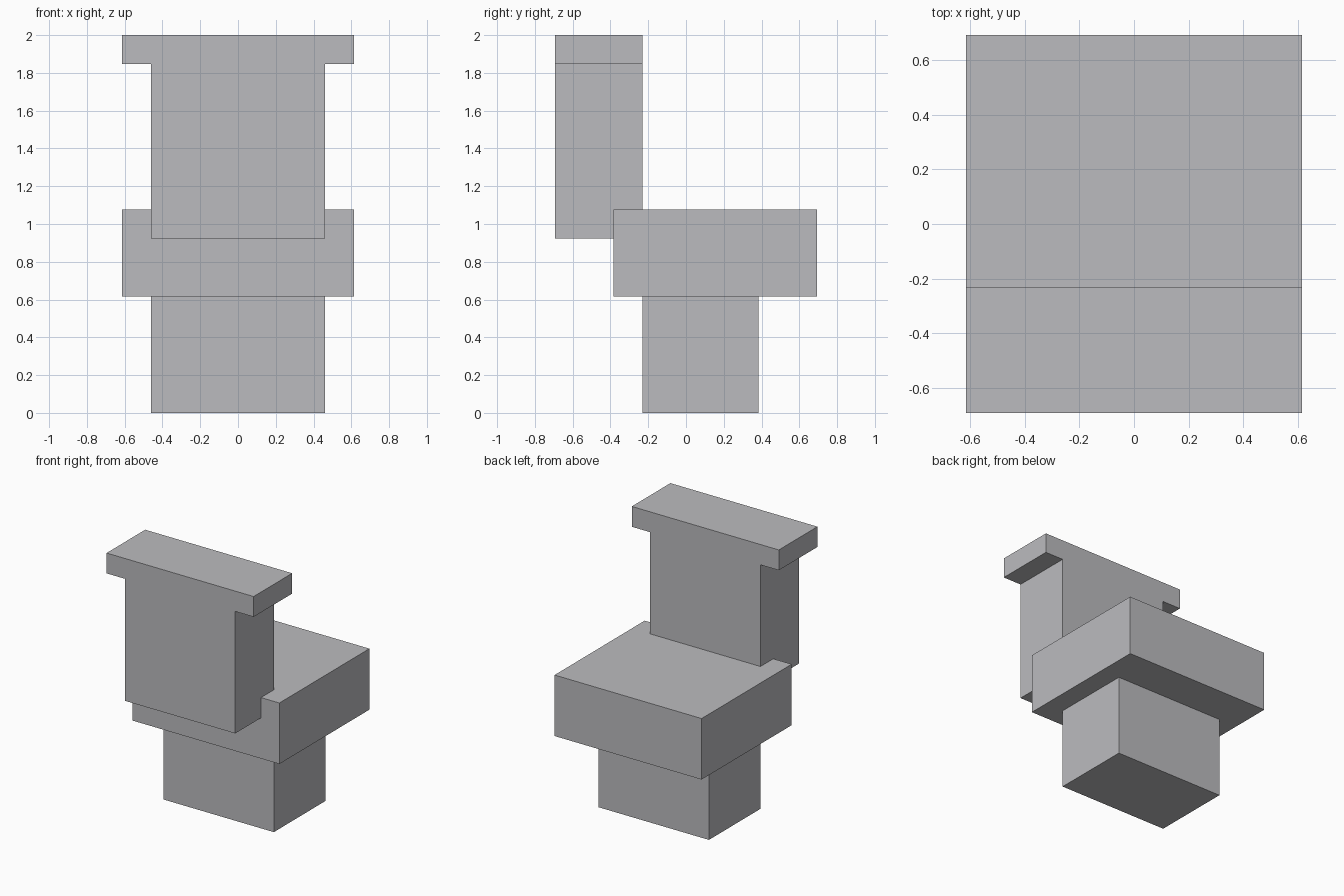
import bpy
import bmesh

U = 1 / 13  # modelling grid step

cube = bpy.data.objects.get("Cube")
if cube:
    bpy.data.objects.remove(cube, do_unlink=True)

GREY = (0.5, 0.5, 0.52, 1)
grey = bpy.data.materials.new("plain_grey")
grey.use_nodes = True
grey.diffuse_color = GREY
grey.node_tree.nodes["Principled BSDF"].inputs["Base Color"].default_value = GREY


def extrude_profile(name, half, y0, y1):
    """Mirror a right-hand (x, z) half profile and extrude it from y0 to y1."""
    outline = half + [(-x, z) for x, z in reversed(half)]
    bm = bmesh.new()
    face = bm.faces.new([bm.verts.new((x * U, y0 * U, z * U)) for x, z in outline])
    result = bmesh.ops.extrude_face_region(bm, geom=[face])
    moved = [v for v in result["geom"] if isinstance(v, bmesh.types.BMVert)]
    bmesh.ops.translate(bm, verts=moved, vec=(0, (y1 - y0) * U, 0))
    bmesh.ops.recalc_face_normals(bm, faces=bm.faces)
    mesh = bpy.data.meshes.new(name)
    bm.to_mesh(mesh)
    bm.free()
    mesh.materials.append(grey)
    obj = bpy.data.objects.new(name, mesh)
    bpy.context.collection.objects.link(obj)
    return obj


# Pedestal block under the seat
extrude_profile("pedestal", [(6, 0), (6, 8)], -3, 5)

# Wide seat slab
extrude_profile("seat", [(8, 8), (8, 14)], -5, 9)

# T-shaped backrest with overhanging top rail, sunk into the seat
extrude_profile("backrest", [(6, 12), (6, 24), (8, 24), (8, 26)], -9, -3)
